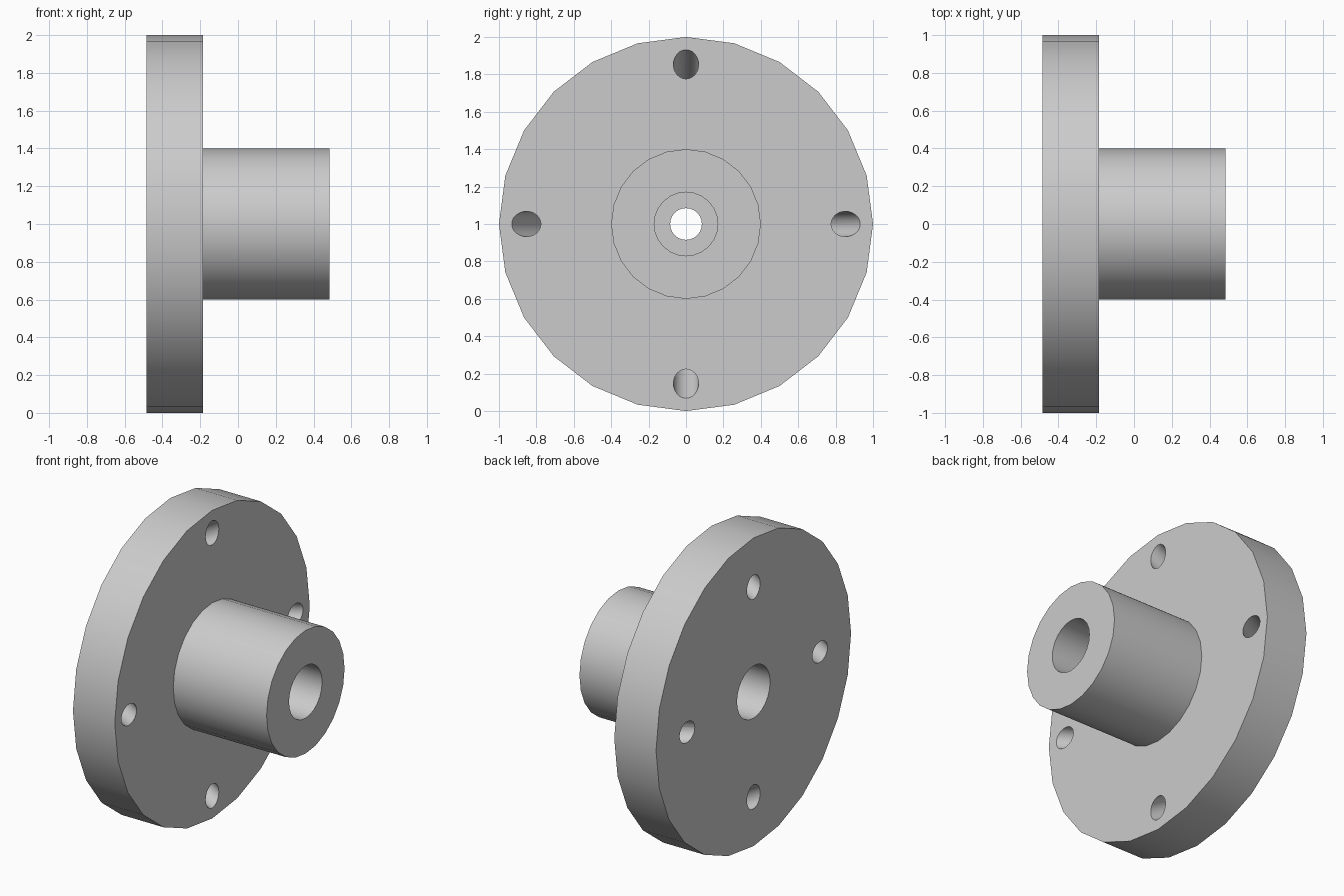
import bpy
import bmesh
from math import radians, tau
from mathutils import Matrix, Vector

cube = bpy.data.objects.get("Cube")
if cube:
    bpy.data.objects.remove(cube, do_unlink=True)

SIDES = 24
BACK, FACE, END = -0.485, -0.185, 0.485    # flange back, flange face, hub end
BORE, NECK, DEPTH = 0.17, 0.085, 0.24      # counterbores at both ends of the bore

metal = bpy.data.materials.new("light grey metal")
metal.use_nodes = True
grey = (0.6, 0.6, 0.6, 1)
metal.diffuse_color = grey
metal.node_tree.nodes["Principled BSDF"].inputs["Base Color"].default_value = grey


def add_object(name, bm):
    bmesh.ops.recalc_face_normals(bm, faces=bm.faces)
    mesh = bpy.data.meshes.new(name)
    bm.to_mesh(mesh)
    bm.free()
    mesh.materials.append(metal)
    obj = bpy.data.objects.new(name, mesh)
    bpy.context.collection.objects.link(obj)
    return obj


# Flange and hub: one closed section (x, radius) turned about the x axis
section = [
    (BACK, BORE), (BACK, 1.0), (FACE, 1.0), (FACE, 0.4), (END, 0.4), (END, BORE),
    (END - DEPTH, BORE), (END - DEPTH, NECK), (BACK + DEPTH, NECK), (BACK + DEPTH, BORE),
]
bm = bmesh.new()
verts = [bm.verts.new((x, 0, r)) for x, r in section]
edges = [bm.edges.new((a, b)) for a, b in zip(verts, verts[1:] + verts[:1])]
bmesh.ops.spin(bm, geom=verts + edges, cent=(0, 0, 0), axis=(1, 0, 0),
               angle=tau, steps=SIDES, use_merge=True)
bmesh.ops.remove_doubles(bm, verts=bm.verts, dist=0.0001)
bmesh.ops.translate(bm, verts=bm.verts, vec=(0, 0, 1))
flange = add_object("flanged_hub", bm)

# Four slanted bolt holes, leaning outward towards the hub side
bm = bmesh.new()
middle = Vector(((BACK + FACE) / 2, 0, 0.767))
for i in range(4):
    place = (Matrix.Translation((0, 0, 1)) @ Matrix.Rotation(i * tau / 4, 4, "X")
             @ Matrix.Translation(middle) @ Matrix.Rotation(radians(60), 4, "Y"))
    bmesh.ops.create_cone(bm, cap_ends=True, segments=SIDES, radius1=0.0675,
                          radius2=0.0675, depth=0.6, matrix=place)
cutter = add_object("bolt_hole_cutter", bm)
cutter.hide_render = True

bpy.ops.object.select_all(action="DESELECT")
flange.select_set(True)
bpy.context.view_layer.objects.active = flange
cut = flange.modifiers.new("bolt holes", "BOOLEAN")
cut.operation = "DIFFERENCE"
cut.solver = "EXACT"
cut.object = cutter
bpy.ops.object.modifier_apply(modifier=cut.name)
bpy.data.objects.remove(cutter, do_unlink=True)

# Smooth round walls, crisp rims
bpy.ops.object.shade_smooth_by_angle(angle=radians(30))
